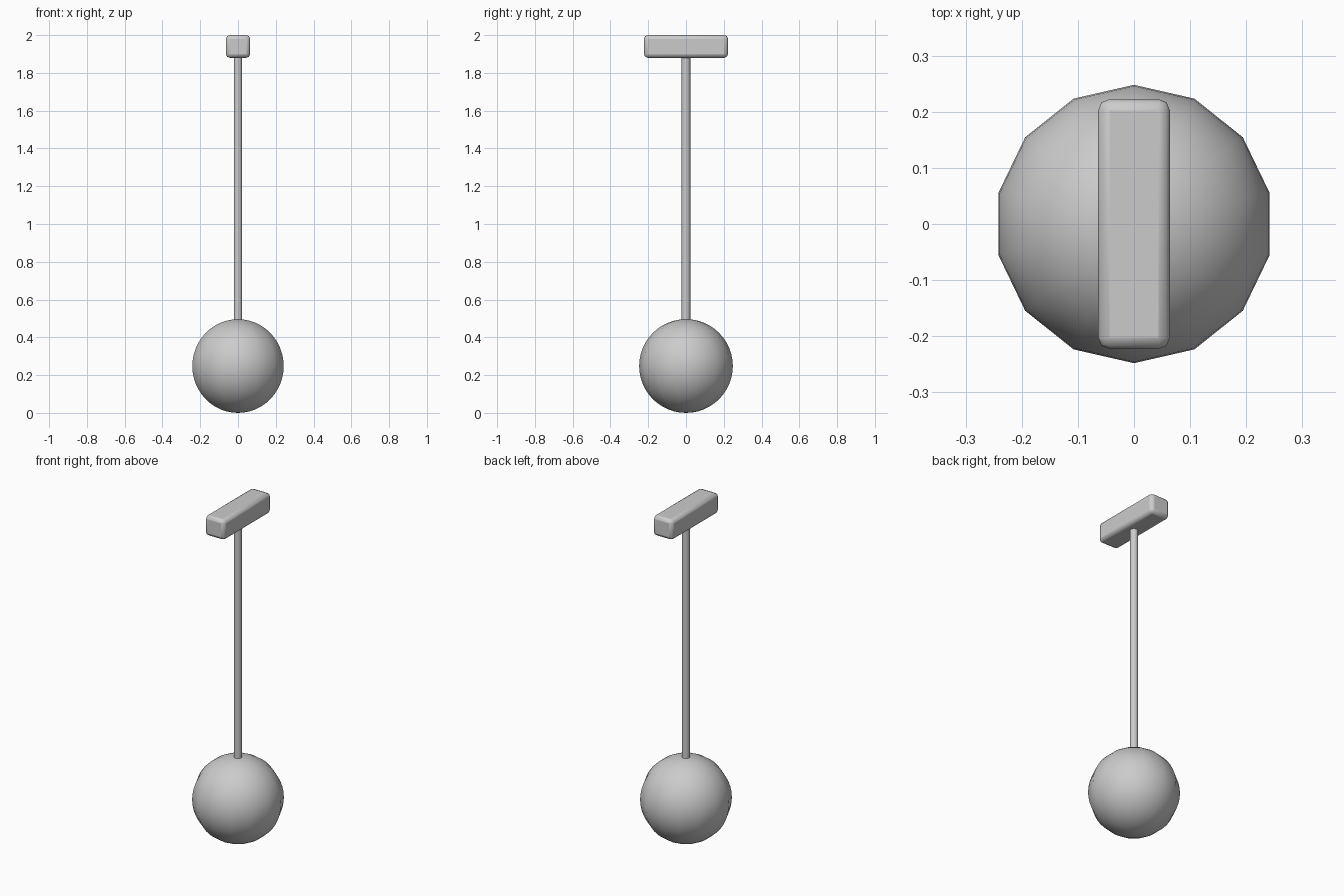
import bpy, math

if "Cube" in bpy.data.objects:
    bpy.data.objects.remove(bpy.data.objects["Cube"])

def smooth(obj, name, angle=40):
    obj.name = name
    bpy.ops.object.shade_smooth_by_angle(angle=math.radians(angle))

# Ball weight at the bottom
bpy.ops.mesh.primitive_uv_sphere_add(segments=14, ring_count=24, radius=0.248, location=(0, 0, 0.248))
smooth(bpy.context.object, "ball")

# Slim vertical shaft
bpy.ops.mesh.primitive_cylinder_add(vertices=14, radius=0.0225, depth=1.46, location=(0, 0, 1.19))
smooth(bpy.context.object, "shaft")

# Rounded crossbar handle running front to back
bpy.ops.mesh.primitive_cube_add(size=1, location=(0, 0, 1.94))
handle = bpy.context.object
handle.scale = (0.128, 0.445, 0.12)
bpy.ops.object.transform_apply(location=False, rotation=False, scale=True)
bevel = handle.modifiers.new("rounded_edges", 'BEVEL')
bevel.width = 0.02
bevel.segments = 2
smooth(handle, "handle", 30)
